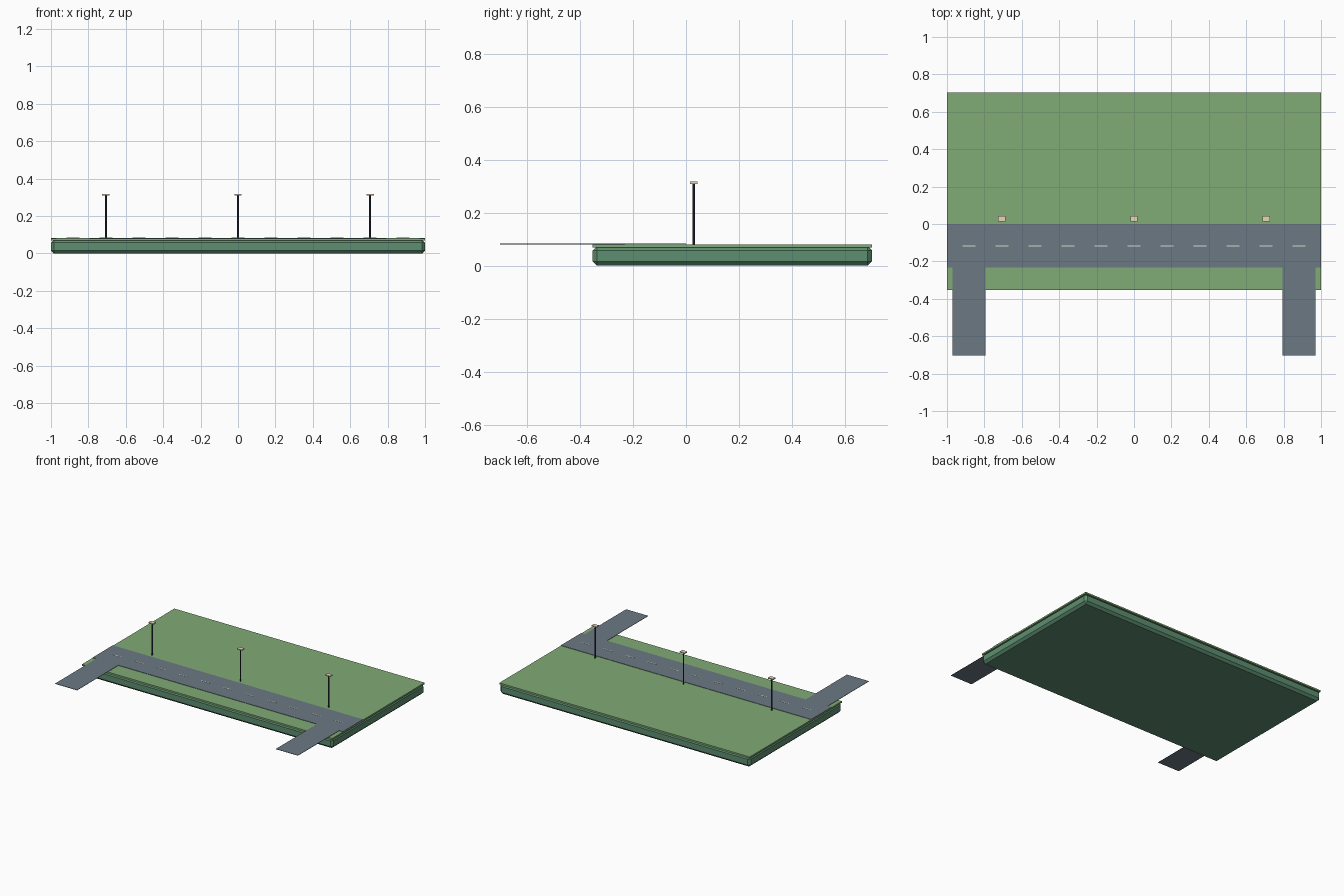
import bpy

if "Cube" in bpy.data.objects:
    bpy.data.objects.remove(bpy.data.objects["Cube"])

def material(name, rgb):
    m = bpy.data.materials.new(name)
    m.diffuse_color = (*rgb, 1)
    m.use_nodes = True
    m.node_tree.nodes["Principled BSDF"].inputs["Base Color"].default_value = m.diffuse_color
    return m

soil = material("soil_green", (0.11, 0.27, 0.16))
grass = material("grass_green", (0.22, 0.41, 0.18))
asphalt = material("asphalt_grey", (0.15, 0.19, 0.23))
paint = material("line_paint", (0.75, 0.75, 0.68))
metal = material("dark_metal", (0.03, 0.04, 0.06))
glow = material("lamp_cream", (0.8, 0.68, 0.5))

def box(name, x, y, z, mat, bevel=0):
    """Box from (min, max) ranges on each axis."""
    r = (x, y, z)
    bpy.ops.mesh.primitive_cube_add(size=1, location=[(a + b) / 2 for a, b in r])
    o = bpy.context.object
    o.name = name
    o.scale = [b - a for a, b in r]
    bpy.ops.object.transform_apply(location=False, rotation=False, scale=True)
    o.data.materials.append(mat)
    if bevel:
        mod = o.modifiers.new("bevel", "BEVEL")
        mod.width = bevel
        mod.segments = 1
    return o

# Chamfered ground slab with a thin grass plate on top
box("ground_slab", (-1, 1), (-0.352, 0.702), (0, 0.074), soil, 0.016)
box("grass_plate", (-1, 1), (-0.352, 0.702), (0.069, 0.08), grass)

# Main road and the two side roads reaching forward past the slab
road_z = (0.0805, 0.083)
box("main_road", (-1, 1), (-0.232, 0), road_z, asphalt)
for side, x in (("left", -0.882), ("right", 0.882)):
    box(f"side_road_{side}", (x - 0.088, x + 0.088), (-0.702, -0.232), road_z, asphalt)

# Dashed centre line
for i in range(11):
    x = (i - 5) * 0.1765
    box(f"lane_dash_{i + 1}", (x - 0.034, x + 0.034), (-0.12, -0.114), (0.0825, 0.084), paint)

# Street lamps behind the road
for i, x in enumerate((-0.706, 0, 0.706)):
    bpy.ops.mesh.primitive_cylinder_add(vertices=8, radius=0.0047, depth=0.232,
                                        location=(x, 0.029, 0.196))
    post = bpy.context.object
    post.name = f"lamp_post_{i + 1}"
    post.data.materials.append(metal)
    box(f"lamp_head_{i + 1}", (x - 0.02, x + 0.02), (0.0145, 0.0435), (0.309, 0.317), glow)
